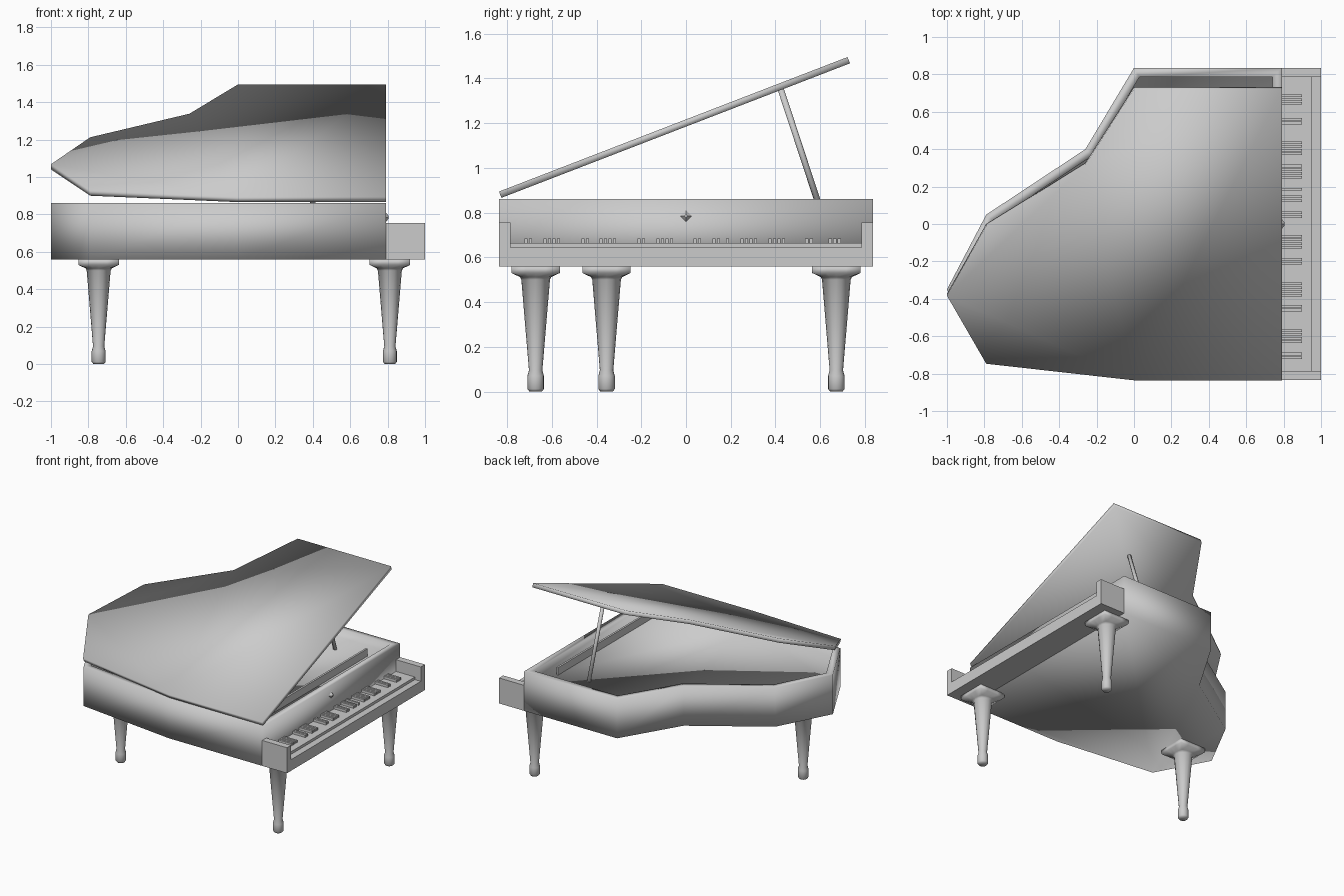
import bpy
import bmesh
import math
from mathutils import Matrix, Vector

if "Cube" in bpy.data.objects:
    bpy.data.objects.remove(bpy.data.objects["Cube"], do_unlink=True)

grey = bpy.data.materials.new("plain grey")
grey.use_nodes = True
grey.diffuse_color = (0.6, 0.6, 0.6, 1)
grey.node_tree.nodes["Principled BSDF"].inputs["Base Color"].default_value = (0.6, 0.6, 0.6, 1)


def finish(name, bm, smooth=False):
    """Turn a bmesh into a named grey object."""
    bmesh.ops.recalc_face_normals(bm, faces=bm.faces)
    mesh = bpy.data.meshes.new(name)
    bm.to_mesh(mesh)
    bm.free()
    mesh.materials.append(grey)
    for poly in mesh.polygons:
        poly.use_smooth = smooth
    obj = bpy.data.objects.new(name, mesh)
    bpy.context.collection.objects.link(obj)
    return obj


def add_box(bm, low, high):
    low, high = Vector(low), Vector(high)
    matrix = Matrix.Translation((low + high) / 2) @ Matrix.Diagonal((*(high - low), 1))
    bmesh.ops.create_cube(bm, size=1, matrix=matrix)


def box(name, low, high):
    bm = bmesh.new()
    add_box(bm, low, high)
    return finish(name, bm)


def prism(points, z0, z1):
    """Extrude a plan outline; returns the bmesh and its top face."""
    bm = bmesh.new()
    rings = [[bm.verts.new((x, y, z)) for x, y in points] for z in (z0, z1)]
    bm.faces.new(rings[0][::-1])
    top = bm.faces.new(rings[1])
    n = len(points)
    for i in range(n):
        j = (i + 1) % n
        bm.faces.new((rings[0][i], rings[0][j], rings[1][j], rings[1][i]))
    return bm, top


# Plan outline shared by the case and the lid
FRONT, SIDE = 0.79, 0.835
outline = [(FRONT, -SIDE), (FRONT, SIDE), (0, SIDE), (-0.26, 0.4),
           (-0.79, 0.05), (-1, -0.35), (-0.79, -0.74), (0, -SIDE)]

# Hollow case with a rim around the sunken soundboard
bm, top = prism(outline, 0.56, 0.86)
bm.normal_update()
bmesh.ops.inset_region(bm, faces=[top], thickness=0.05, use_even_offset=True)
rim_inner = bmesh.ops.extrude_face_region(bm, geom=[top])
floor = [v for v in rim_inner["geom"] if isinstance(v, bmesh.types.BMVert)]
bmesh.ops.translate(bm, verts=floor, vec=(0, 0, -0.06))
if top.is_valid:
    bmesh.ops.delete(bm, geom=[top], context="FACES_ONLY")
finish("case", bm, True)

# Raised lid, hinged along the straight side
bm, top = prism([(x, y + SIDE) for x, y in outline], 0, 0.03)
lid = finish("lid", bm, True)
lid.location = (0, -0.825, 0.866)
lid.rotation_euler.x = math.radians(21.1)

# Prop stick holding the lid
foot, head = Vector((0.4, 0.605, 0.8)), Vector((0.4, 0.42, 1.362))
bm = bmesh.new()
turn = (head - foot).to_track_quat("Z", "Y").to_matrix().to_4x4()
bmesh.ops.create_cone(bm, cap_ends=True, segments=8, radius1=0.014, radius2=0.014,
                      depth=(head - foot).length,
                      matrix=Matrix.Translation((foot + head) / 2) @ turn)
finish("lid_prop", bm, True)

# Folded music desk inside the case
box("music_desk", (0.635, -0.64, 0.8), (0.65, 0.64, 0.858))

# Keyboard shelf, white keys and side arms
box("key_slip", (FRONT, -SIDE, 0.56), (1, SIDE, 0.645))
box("white_keys", (FRONT, -0.785, 0.64), (0.95, 0.785, 0.665))
for label, s in (("left", 1), ("right", -1)):
    ys = sorted((s * 0.785, s * SIDE))
    box(label + "_arm", (FRONT, ys[0], 0.56), (1, ys[1], 0.755))

# Black keys in groups: centre and count
groups = [(-0.705, 2), (-0.6, 4), (-0.45, 2), (-0.35, 4), (-0.2, 2), (-0.095, 4), (0.05, 2),
          (0.135, 2), (0.185, 1), (0.28, 4), (0.405, 4), (0.55, 2), (0.665, 3)]
bm = bmesh.new()
for centre, count in groups:
    for k in range(count):
        y = centre + (k - (count - 1) / 2) * 0.02
        add_box(bm, (FRONT, y - 0.007, 0.66), (0.897, y + 0.007, 0.684))
finish("black_keys", bm)

# Diamond knob on the fallboard
bm = bmesh.new()
bmesh.ops.create_cone(bm, cap_ends=True, segments=4, radius1=0.032, radius2=0.008, depth=0.02,
                      matrix=Matrix.Translation((0.795, 0, 0.785))
                      @ Matrix.Rotation(math.pi / 2, 4, "Y"))
finish("fallboard_knob", bm)

# Leg profile: height, half width, squareness of the section
profile = [(0, 0.028, 0), (0.012, 0.037, 0), (0.07, 0.037, 0), (0.095, 0.03, 0),
           (0.5, 0.064, 0), (0.512, 0.07, 0.4), (0.53, 0.108, 1), (0.562, 0.108, 1)]


def leg(name, x, y):
    bm = bmesh.new()
    sides = 16
    rings = []
    for z, half, square in profile:
        ring = []
        for k in range(sides):
            a = math.tau * k / sides
            c, s = math.cos(a), math.sin(a)
            r = half * (1 + square * (1 / max(abs(c), abs(s)) - 1))
            ring.append(bm.verts.new((r * c, r * s, z)))
        rings.append(ring)
    for lower, upper in zip(rings, rings[1:]):
        for k in range(sides):
            j = (k + 1) % sides
            bm.faces.new((lower[k], lower[j], upper[j], upper[k]))
    bm.faces.new(rings[0][::-1])
    bm.faces.new(rings[-1])
    finish(name, bm, True).location = (x, y, 0)


leg("front_left_leg", 0.812, 0.672)
leg("front_right_leg", 0.812, -0.672)
leg("tail_leg", -0.745, -0.355)
